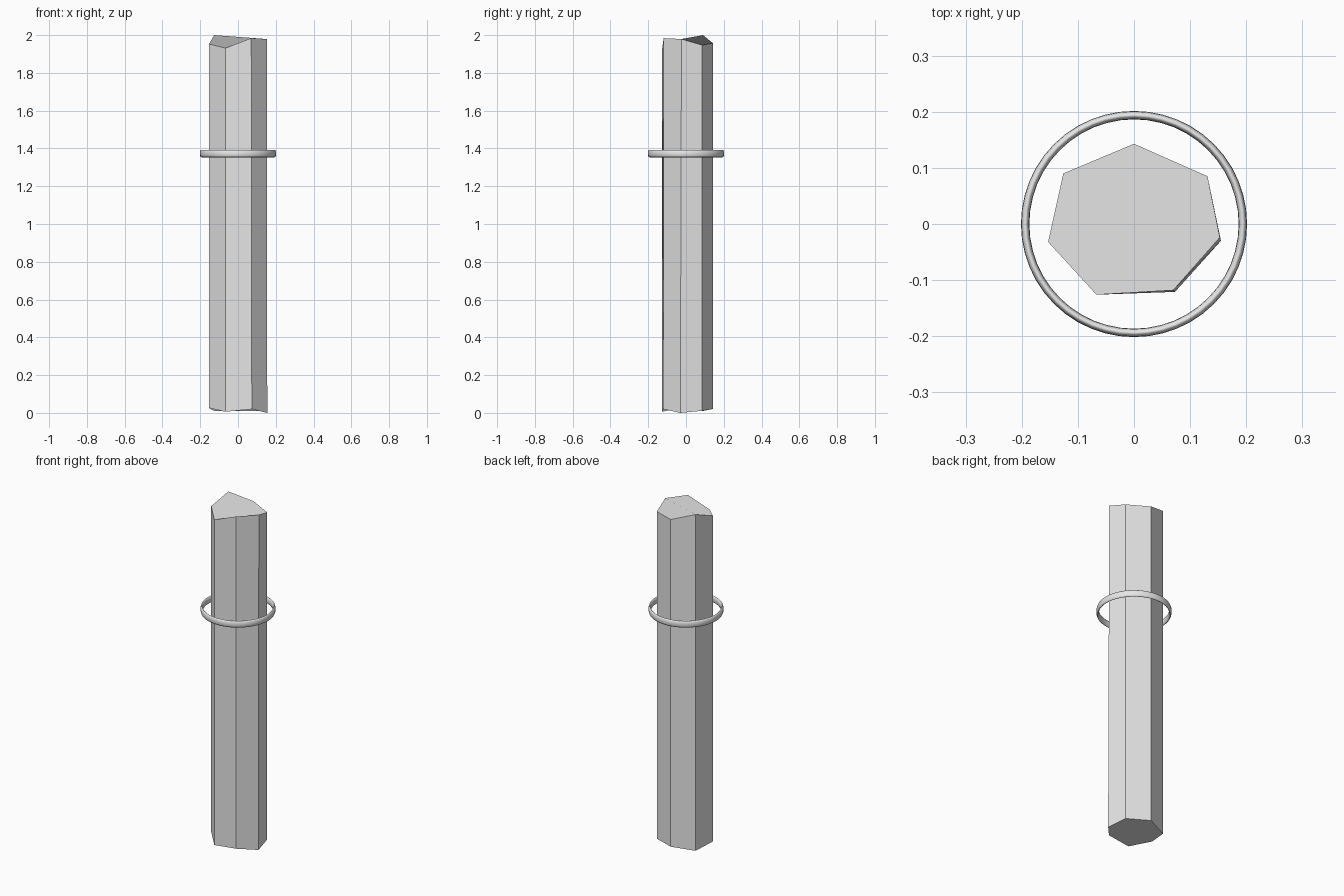
import bpy, bmesh
from math import cos, sin, pi

cube = bpy.data.objects.get("Cube")
if cube:
    bpy.data.objects.remove(cube)

grey = bpy.data.materials.new("light_grey")
grey.use_nodes = True
grey.diffuse_color = (0.8, 0.8, 0.8, 1)
grey.node_tree.nodes["Principled BSDF"].inputs["Base Color"].default_value = (0.8, 0.8, 0.8, 1)


def finish(bm, name):
    bmesh.ops.recalc_face_normals(bm, faces=bm.faces)
    mesh = bpy.data.meshes.new(name)
    bm.to_mesh(mesh)
    bm.free()
    mesh.materials.append(grey)
    obj = bpy.data.objects.new(name, mesh)
    bpy.context.collection.objects.link(obj)
    return obj


# Seven-sided column with uneven, rough-cut ends: x, y, bottom z, top z
corners = [
    (0.0, 0.143, 0.021, 1.957),
    (0.131, 0.085, 0.011, 1.947),
    (0.155, -0.03, 0.0, 1.979),
    (0.073, -0.121, 0.02, 1.984),
    (-0.067, -0.126, 0.006, 1.931),
    (-0.153, -0.032, 0.026, 1.953),
    (-0.126, 0.09, 0.01, 2.0),
]
bm = bmesh.new()
low = [bm.verts.new((x, y, z)) for x, y, z, _ in corners]
high = [bm.verts.new((x, y, z)) for x, y, _, z in corners]
# The top leans slightly in from the base on the front left corners
high[2].co.x -= 0.002
high[2].co.y += 0.006
high[3].co.x -= 0.003
high[3].co.y += 0.003
for i in range(len(corners)):
    j = (i + 1) % len(corners)
    bm.faces.new((low[i], low[j], high[j], high[i]))
bm.faces.new(low)
bm.faces.new(high)
finish(bm, "column")

# Thin floating band with a tall oval section
bm = bmesh.new()
STEPS, SIDES = 48, 12
rings = []
for i in range(STEPS):
    a = 2 * pi * i / STEPS
    loop = []
    for k in range(SIDES):
        t = 2 * pi * k / SIDES
        r = 0.194 + 0.0075 * cos(t)
        loop.append(bm.verts.new((r * cos(a), r * sin(a), 1.373 + 0.02 * sin(t))))
    rings.append(loop)
for i in range(STEPS):
    a, b = rings[i], rings[(i + 1) % STEPS]
    for k in range(SIDES):
        m = (k + 1) % SIDES
        bm.faces.new((a[k], b[k], b[m], a[m]))
band = finish(bm, "band")
for p in band.data.polygons:
    p.use_smooth = True
